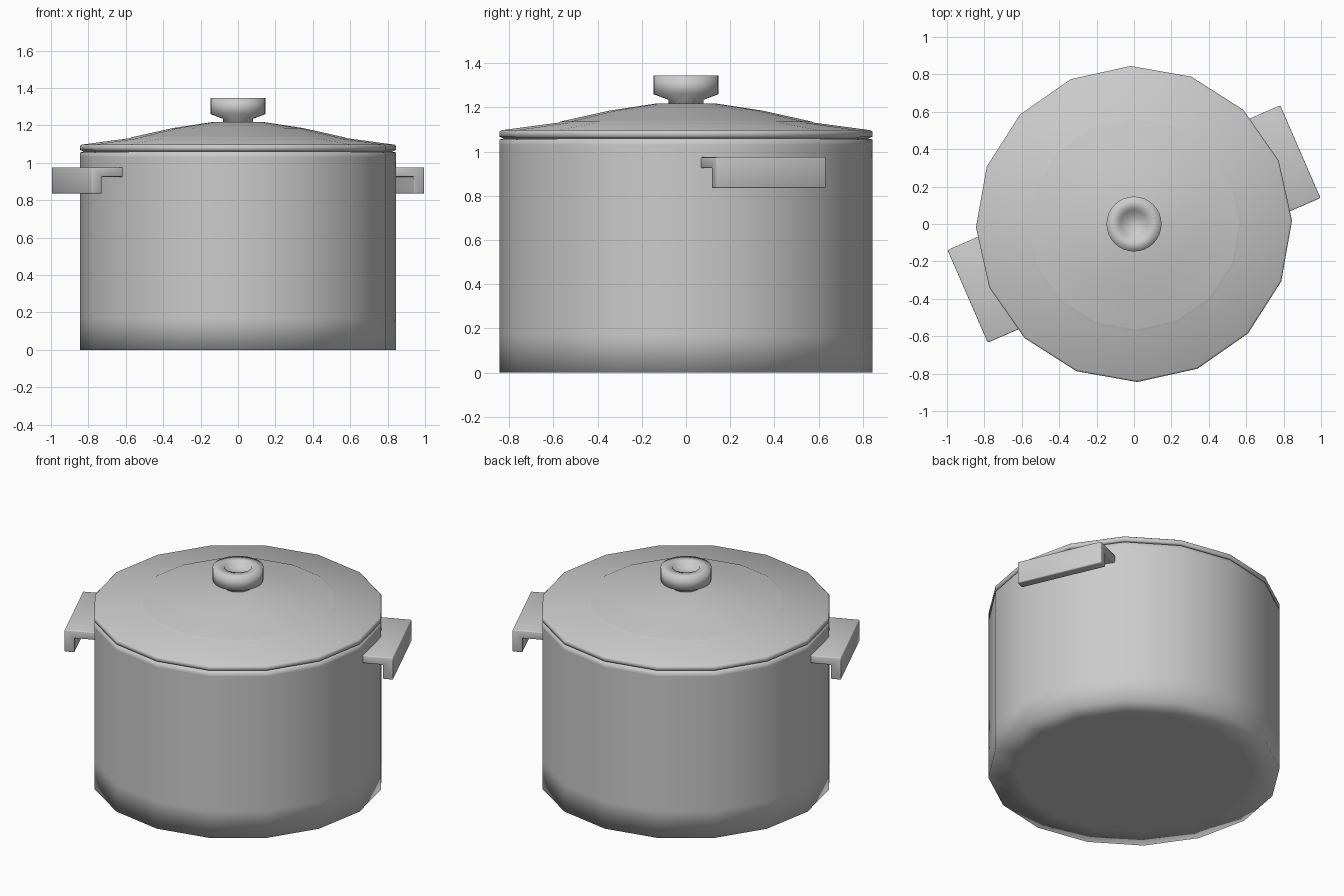
import bpy, bmesh, math
from mathutils import Matrix

cube = bpy.data.objects.get("Cube")
if cube:
    bpy.data.objects.remove(cube, do_unlink=True)

# Single metal colour
metal = bpy.data.materials.new("grey_metal")
metal.use_nodes = True
colour = (0.6, 0.6, 0.6, 1)
metal.diffuse_color = colour
metal.node_tree.nodes["Principled BSDF"].inputs["Base Color"].default_value = colour


def finish(name, bm, smooth=True):
    bmesh.ops.recalc_face_normals(bm, faces=bm.faces)
    for f in bm.faces:
        f.smooth = smooth
    mesh = bpy.data.meshes.new(name)
    bm.to_mesh(mesh)
    bm.free()
    mesh.materials.append(metal)
    ob = bpy.data.objects.new(name, mesh)
    bpy.context.collection.objects.link(ob)
    return ob


def lathe(name, profile, sides, turn=0.0):
    """Spin a (radius, height) profile and cap both ends."""
    bm = bmesh.new()
    rings = []
    for r, z in profile:
        angles = [turn + math.tau * i / sides for i in range(sides)]
        rings.append([bm.verts.new((r * math.cos(a), r * math.sin(a), z)) for a in angles])
    for low, high in zip(rings, rings[1:]):
        for i in range(sides):
            j = (i + 1) % sides
            bm.faces.new((low[i], low[j], high[j], high[i]))
    bm.faces.new(rings[0][::-1])
    bm.faces.new(rings[-1])
    return finish(name, bm)


def handle(name, angle):
    """L-shaped grip: flat plate with a lip turned down at the outer edge."""
    outline = [(0.785, 0.925), (0.91, 0.925), (0.91, 0.835),
               (0.97, 0.835), (0.97, 0.975), (0.785, 0.975)]
    bm = bmesh.new()
    face = bm.faces.new([bm.verts.new((x, -0.27, z)) for x, z in outline])
    ext = bmesh.ops.extrude_face_region(bm, geom=[face])
    moved = [v for v in ext["geom"] if isinstance(v, bmesh.types.BMVert)]
    bmesh.ops.translate(bm, verts=moved, vec=(0, 0.54, 0))
    bm.transform(Matrix.Rotation(angle, 4, "Z"))
    ob = finish(name, bm)
    # Softened edges
    bevel = ob.modifiers.new("soft_edges", "BEVEL")
    bevel.width = 0.006
    bevel.segments = 2


TURN = math.radians(1.2)

# Pot body with a softly shaded base
lathe("pot_body", [(0.68, 0), (0.845, 0), (0.845, 0.17), (0.845, 1.03),
                   (0.845, 1.055), (0.82, 1.06)], 16, TURN)

# Lid: rim band, shallow skirt, small step, dome
lathe("lid", [(0.80, 1.05), (0.835, 1.064), (0.845, 1.068), (0.845, 1.09), (0.835, 1.097),
              (0.58, 1.131), (0.57, 1.136), (0.56, 1.138), (0.35, 1.185),
              (0.14, 1.217), (0.05, 1.22)], 16, TURN)

# Knob: neck, flare and dished top
lathe("lid_knob", [(0.08, 1.20), (0.08, 1.235), (0.147, 1.26), (0.147, 1.345),
                   (0.08, 1.345), (0.07, 1.315)], 32)

# Pair of opposite handles
for side, angle in (("left", 23.5), ("right", 203.5)):
    handle(side + "_handle", math.radians(angle))
